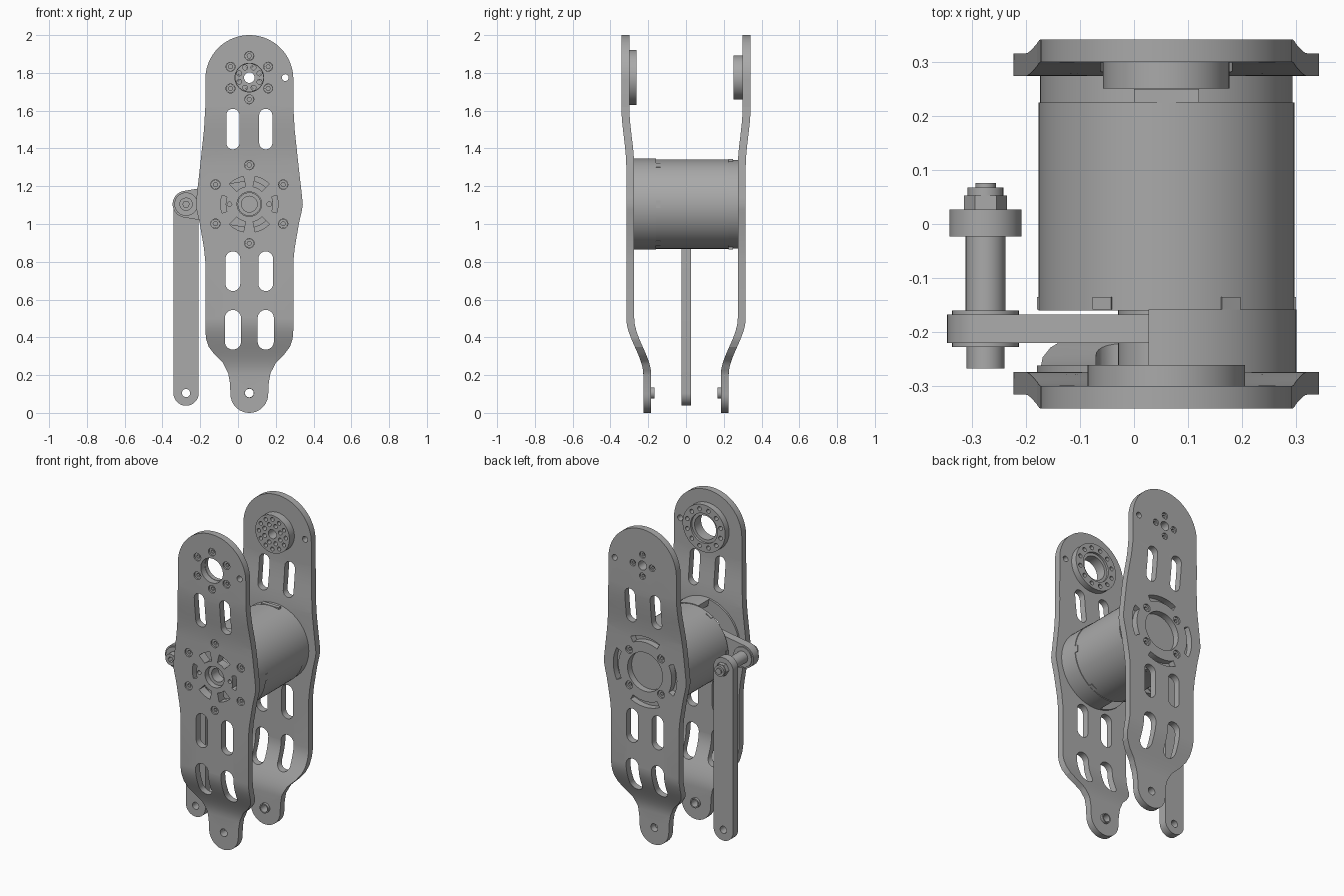
import bpy, bmesh
from math import sin, cos, pi, acos, atan2, hypot, radians
from mathutils import Vector

old = bpy.data.objects.get("Cube")
if old:
    bpy.data.objects.remove(old, do_unlink=True)

grey = bpy.data.materials.new("metal_grey")
grey.use_nodes = True
GREY = (0.40, 0.40, 0.40, 1)
grey.diffuse_color = GREY
grey.node_tree.nodes["Principled BSDF"].inputs["Base Color"].default_value = GREY

CX, MZ, TZ, BZ = 0.06, 1.105, 1.775, 0.105   # axis x, motor, top and bottom pivots
LX = -0.275                                  # link pivot x
parts = []


# ---- 2D loops in the x-z plane ----
def arc(x, z, r, a0, a1, n):
    return [(x + r * cos(a0 + (a1 - a0) * i / n), z + r * sin(a0 + (a1 - a0) * i / n))
            for i in range(n + 1)]


def circle(x, z, r, n=24, turn=0.0):
    return arc(x, z, r, turn, turn + 2 * pi, n)[:-1]


def capsule(x1, z1, r1, x2, z2, r2, n=14):
    th = atan2(z2 - z1, x2 - x1)
    phi = acos((r1 - r2) / hypot(x2 - x1, z2 - z1))
    return arc(x1, z1, r1, th + phi, th + 2 * pi - phi, n) + arc(x2, z2, r2, th - phi, th + phi, n)


def sector(r0, r1, a0, a1, n=8, z=MZ):
    a0, a1 = radians(a0), radians(a1)
    return arc(CX, z, r0, a0, a1, n) + arc(CX, z, r1, a1, a0, n)


def ring_points(z, r, count, start=0):
    return [(CX + r * cos(radians(start) + 2 * pi * i / count),
             z + r * sin(radians(start) + 2 * pi * i / count)) for i in range(count)]


def hole_ring(z, r, count, size, start=0, n=16):
    return [circle(x, y, size, n) for x, y in ring_points(z, r, count, start)]


# ---- solid from an outline with holes, between two y values ----
def slab(name, outline, y0, y1, holes=(), bend=None):
    bm = bmesh.new()
    edges = []
    for loop in [outline, *holes]:
        vs = [bm.verts.new((x, y0, z)) for x, z in loop]
        edges += [bm.edges.new((vs[i - 1], vs[i])) for i in range(len(vs))]
    bmesh.ops.triangle_fill(bm, edges=edges, use_beauty=True, normal=(0, -1, 0))
    out = bmesh.ops.extrude_face_region(bm, geom=bm.faces[:])
    bmesh.ops.translate(bm, vec=(0, y1 - y0, 0),
                        verts=[g for g in out["geom"] if isinstance(g, bmesh.types.BMVert)])
    if bend:
        levels, shift = bend
        for z in levels:
            bmesh.ops.bisect_plane(bm, geom=bm.verts[:] + bm.edges[:] + bm.faces[:],
                                   plane_co=(0, 0, z), plane_no=(0, 0, 1))
        for v in bm.verts:
            v.co.y += shift(v.co.z)
    bmesh.ops.recalc_face_normals(bm, faces=bm.faces[:])
    me = bpy.data.meshes.new(name)
    bm.to_mesh(me)
    bm.free()
    me.materials.append(grey)
    ob = bpy.data.objects.new(name, me)
    bpy.context.collection.objects.link(ob)
    parts.append(ob)
    return ob


def screw(name, x, z, r, y0, y1):
    slab(name, circle(x, z, r, 20), y0, y1, [circle(x, z, r * 0.5, 6)])


# ---- bent side plates ----
def ease(z, a, b):
    t = min(1, max(0, (z - a) / (b - a)))
    return t * t * (3 - 2 * t)


def offset(z):
    return 0.205 + 0.09 * ease(z, 0.2, 0.5) + 0.026 * ease(z, 1.3, 1.62)


levels = [0.2 + 0.025 * i for i in range(13)] + [1.3 + 0.04 * i for i in range(9)]
side = [(0.103, 0.16), (0.112, 0.21), (0.14, 0.265), (0.185, 0.31), (0.215, 0.35), (0.229, 0.39),
        (0.233, 0.44), (0.233, 0.8), (0.24, 0.87), (0.262, 1.0), (0.279, 1.075), (0.283, 1.105),
        (0.279, 1.145), (0.257, 1.34), (0.24, 1.5), (0.233, 1.62)]
outline = (arc(CX, 0.1, 0.1, -pi, 0, 18) + [(CX + w, z) for w, z in side]
           + arc(CX, 1.767, 0.233, 0, pi, 36) + [(CX - w, z) for w, z in reversed(side)])

shared = [circle(0.25, TZ, 0.018, 16), circle(CX, BZ, 0.024, 16)]
for x in (CX - 0.087, CX + 0.087):
    for z0, z1, r in ((1.395, 1.61, 0.035), (0.645, 0.855, 0.039), (0.335, 0.545, 0.043)):
        shared.append(capsule(x, z0 + r, r, x, z1 - r, r))

windows = [sector(0.095, 0.15, a, a + 33) for a in (45, 102, 225, 282)]
windows += [sector(0.125, 0.152, a - 18, a + 18) for a in (0, 180)]
front_holes = windows + [circle(CX, MZ, 0.065, 32), circle(CX, TZ, 0.076, 32)]
front_holes += hole_ring(MZ, 0.207, 6, 0.025, 30) + hole_ring(TZ, 0.115, 6, 0.024, 30)
front_holes += hole_ring(MZ, 0.105, 2, 0.012)
back_holes = [circle(CX, MZ, 0.12, 40), circle(CX, TZ, 0.028)]
back_holes += hole_ring(MZ, 0.155, 4, 0.024, 45) + hole_ring(TZ, 0.066, 4, 0.02)
back_holes += [sector(0.183, 0.218, a - 27, a + 27, 12) for a in (0, 90, 180, 270)]

for name, s, holes in (("front_plate", -1, front_holes), ("back_plate", 1, back_holes)):
    slab(name, outline, -0.021, 0.021, shared + holes, (levels, lambda z, s=s: s * offset(z)))
    slab(name + "_bushing", circle(CX, BZ, 0.03), s * 0.184, s * 0.168, [circle(CX, BZ, 0.023, 16)])

# plate screws, sunk a little into their holes
for x, z in ring_points(MZ, 0.207, 6, 30):
    screw("motor_screw", x, z, 0.024, -0.307, -0.27)
for x, z in ring_points(TZ, 0.115, 6, 30):
    screw("bearing_screw", x, z, 0.023, -0.333, -0.298)
for x, z in ring_points(MZ, 0.155, 4, 45):
    screw("rear_screw", x, z, 0.023, 0.27, 0.306)
for x, z in ring_points(TZ, 0.066, 4):
    screw("puck_screw", x, z, 0.019, 0.298, 0.333)

# ---- upper pivots ----
slab("bearing_ring", circle(CX, TZ, 0.146, 56), -0.302, -0.261,
     [circle(CX, TZ, 0.092, 40)] + hole_ring(TZ, 0.118, 12, 0.013, 15))
slab("bearing_lip", circle(CX, TZ, 0.094, 40), -0.302, -0.275, [circle(CX, TZ, 0.074, 40)])
slab("pivot_puck", circle(CX, TZ, 0.117, 48), 0.251, 0.302,
     [circle(CX, TZ, 0.028)] + hole_ring(TZ, 0.058, 8, 0.013, 22.5) + hole_ring(TZ, 0.092, 12, 0.012))

# ---- motor ----
slab("motor_body", circle(CX, MZ, 0.237, 72), -0.16, 0.225)
slab("motor_back_cap", circle(CX, MZ, 0.234, 72), 0.225, 0.276)
slab("motor_front_face", circle(CX, MZ, 0.24, 72), -0.276, -0.262, windows + [circle(CX, MZ, 0.045)])
slab("motor_front_wall", sector(0.2, 0.241, -98, 98, 40), -0.276, -0.158)
slab("motor_hub", circle(CX, MZ, 0.062, 32), -0.285, -0.21, [circle(CX, MZ, 0.042)])
slab("motor_core", circle(CX, MZ, 0.09, 32), -0.262, -0.15, [circle(CX, MZ, 0.042)])
for i in range(6):
    a = i * pi / 3
    u, w = Vector((cos(a), sin(a))), Vector((-sin(a), cos(a)))
    c = Vector((CX, MZ))
    box = [tuple(c + u * r + w * t) for r, t in ((0.22, -0.02), (0.24, -0.02), (0.24, 0.02), (0.22, 0.02))]
    slab("body_clip", box, -0.158, -0.135)

# connector set into the top and bottom of the motor
for s in (1, -1):
    z0, z1 = sorted((MZ + s * 0.2, MZ + s * 0.239))
    slab("connector", [(0.0, z0), (0.12, z0), (0.12, z1), (0.0, z1)], 0.225, 0.25)

# ---- crank, bolt and link ----
slab("crank_arm", capsule(LX, MZ, 0.071, CX, MZ, 0.125, 28), -0.22, -0.168)
slab("crank_washer", circle(LX, MZ, 0.062, 32), -0.228, -0.16)
screw("bolt_head", LX, MZ, 0.035, -0.268, -0.228)
slab("spacer_tube", circle(LX, MZ, 0.037, 32), -0.16, -0.022)
slab("link_bar", capsule(LX, BZ, 0.067, LX, MZ, 0.067, 24), -0.023, 0.027,
     [circle(LX, BZ, 0.022, 20)])
slab("lock_nut", circle(LX, MZ, 0.04, 6), 0.027, 0.053)
slab("nut_collar", circle(LX, MZ, 0.033), 0.053, 0.068)
slab("bolt_tip", circle(LX, MZ, 0.019), 0.068, 0.076)

# ---- smooth curved walls, keep edges sharp ----
bpy.ops.object.select_all(action="DESELECT")
for ob in parts:
    ob.select_set(True)
bpy.context.view_layer.objects.active = parts[0]
bpy.ops.object.shade_smooth_by_angle(angle=radians(30))
